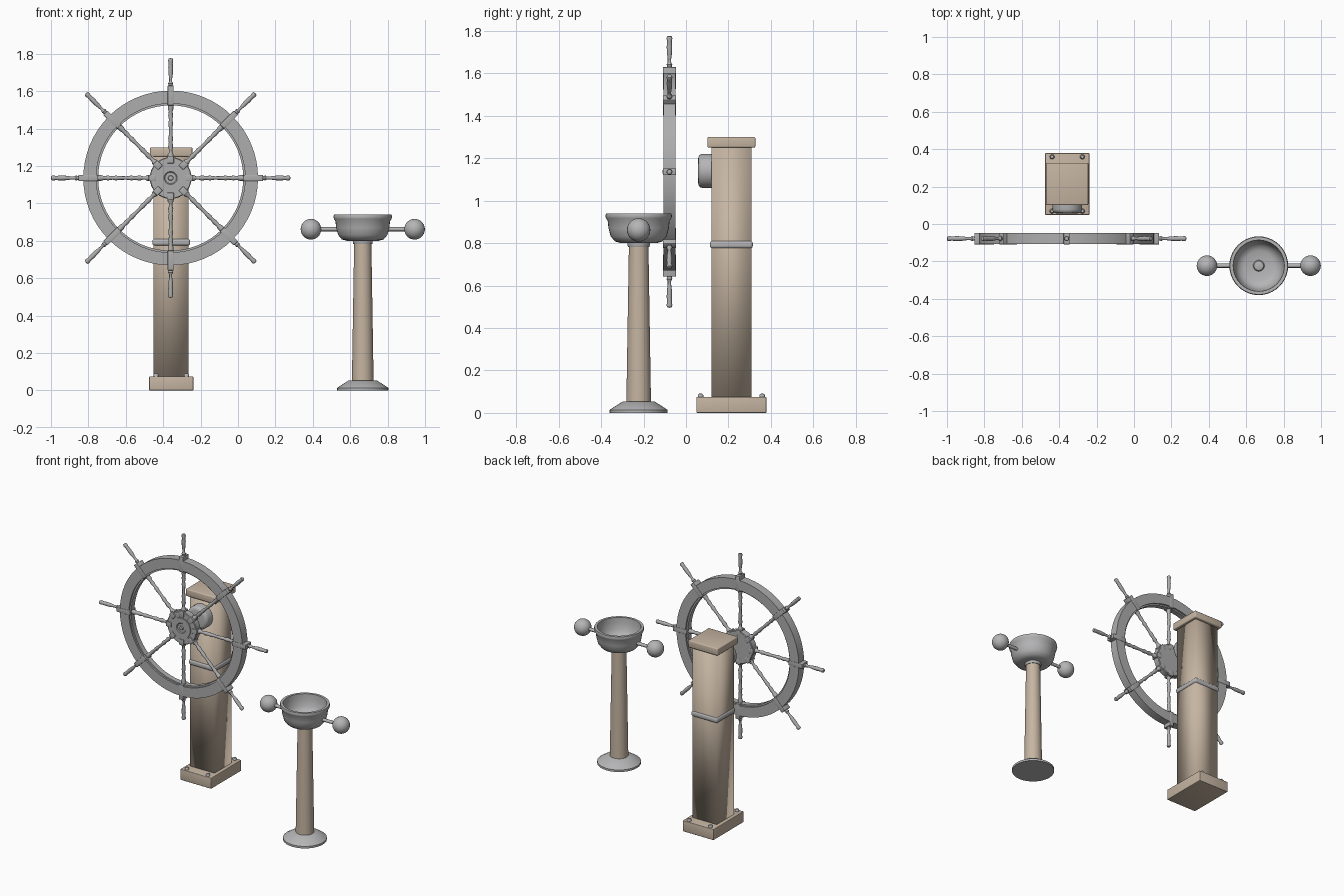
import bpy, bmesh, math
from mathutils import Matrix, Vector

cube = bpy.data.objects.get("Cube")
if cube:
    bpy.data.objects.remove(cube, do_unlink=True)


def material(name, rgb):
    m = bpy.data.materials.new(name)
    m.use_nodes = True
    m.diffuse_color = (*rgb, 1)
    m.node_tree.nodes["Principled BSDF"].inputs["Base Color"].default_value = (*rgb, 1)
    return m


TAN = material("pale_wood", (0.56, 0.46, 0.36))
GREY = material("grey_metal", (0.46, 0.46, 0.47))
WHEEL = material("wheel_grey", (0.42, 0.42, 0.42))


def finish(name, bm, mat, matrix=None, angle=40):
    """Turn a bmesh into a smooth object with edges sharper than angle kept."""
    if matrix:
        bm.transform(matrix)
    bmesh.ops.recalc_face_normals(bm, faces=bm.faces)
    mesh = bpy.data.meshes.new(name)
    bm.to_mesh(mesh)
    bm.free()
    mesh.materials.append(mat)
    for p in mesh.polygons:
        p.use_smooth = True
    mesh.set_sharp_from_angle(angle=math.radians(angle))
    ob = bpy.data.objects.new(name, mesh)
    bpy.context.collection.objects.link(ob)
    return ob


def lathe(name, profile, mat, matrix=None, steps=32, closed=False, angle=40):
    """Spin (radius, height) points around z."""
    bm = bmesh.new()
    verts = [bm.verts.new((r, 0, z)) for r, z in profile]
    edges = [bm.edges.new(pair) for pair in zip(verts, verts[1:])]
    if closed:
        edges.append(bm.edges.new((verts[-1], verts[0])))
    bmesh.ops.spin(bm, geom=verts + edges, cent=(0, 0, 0), axis=(0, 0, 1),
                   angle=math.tau, steps=steps, use_merge=True)
    bmesh.ops.remove_doubles(bm, verts=bm.verts, dist=0.0001)
    return finish(name, bm, mat, matrix, angle)


def box(name, size, centre, mat, matrix=None, bevel=0, angle=180):
    bm = bmesh.new()
    bmesh.ops.create_cube(bm, size=1)
    bm.transform(Matrix.Translation(centre) @ Matrix.Diagonal((*size, 1)))
    if bevel:
        bmesh.ops.bevel(bm, geom=bm.edges[:], offset=bevel, segments=3,
                        profile=0.5, affect='EDGES')
    return finish(name, bm, mat, matrix, angle)


def ball(name, radius, centre, mat):
    bm = bmesh.new()
    bmesh.ops.create_uvsphere(bm, u_segments=24, v_segments=16, radius=radius)
    return finish(name, bm, mat, Matrix.Translation(centre))


# Square column with base, cap and band
CX, CY = -0.357, 0.214
box("column", (0.187, 0.187, 1.19), (CX, CY, 0.665), TAN)
box("column_base", (0.236, 0.33, 0.075), (CX, CY, 0.0375), TAN, bevel=0.004)
box("column_cap", (0.226, 0.226, 0.05), (CX, CY, 1.275), TAN, bevel=0.007)
box("column_band", (0.202, 0.202, 0.036), (CX, CY, 0.793), GREY, bevel=0.012)
for sx in (-1, 1):
    for sy in (-1, 1):
        lathe("base_bolt", [(0, 0.07), (0.013, 0.07), (0.013, 0.084), (0.008, 0.09), (0, 0.091)],
              GREY, Matrix.Translation((CX + sx * 0.081, CY + sy * 0.145, 0)), 12)

# Rounded disc on the front of the column
FRONT = Matrix.Rotation(math.pi / 2, 4, 'X')    # local z points to -y
lathe("axle_disc", [(0, 0), (0.08, 0), (0.08, 0.044), (0.077, 0.055), (0.068, 0.063),
                    (0.056, 0.065), (0, 0.065)],
      GREY, Matrix.Translation((CX, 0.122, 1.14)) @ FRONT)

# Steering wheel: local z is the axle, pointing forward
HUB = Matrix.Translation((-0.36, -0.078, 1.136)) @ FRONT
lathe("wheel_rim", [(0.388, -0.018), (0.398, -0.018), (0.398, -0.029), (0.467, -0.029),
                    (0.467, 0.029), (0.398, 0.029), (0.398, 0.018), (0.388, 0.018)],
      WHEEL, HUB, 64, closed=True, angle=30)
lathe("wheel_hub", [(0, -0.026), (0.108, -0.026), (0.112, -0.022), (0.112, 0.018),
                    (0.108, 0.022), (0.07, 0.022), (0.07, 0.028), (0.035, 0.028),
                    (0.03, 0.023), (0.014, 0.023), (0.012, 0.031), (0, 0.033)],
      WHEEL, HUB, 32, angle=30)

SPOKE = [(0, 0.09), (0.016, 0.09), (0.016, 0.125), (0.009, 0.135), (0.009, 0.15),
         (0.014, 0.165), (0.010, 0.19), (0.013, 0.21), (0.009, 0.235), (0.010, 0.27),
         (0.013, 0.295), (0.009, 0.31), (0.013, 0.335), (0.010, 0.355), (0.015, 0.37),
         (0.015, 0.40), (0, 0.40)]
HANDLE = [(0, 0.485), (0.011, 0.485), (0.011, 0.50), (0.014, 0.505), (0.008, 0.515),
          (0.008, 0.53), (0.012, 0.56), (0.013, 0.59), (0.011, 0.615), (0.014, 0.628),
          (0.011, 0.638), (0, 0.641)]
for i in range(8):
    turn = HUB @ Matrix.Rotation(i * math.tau / 8, 4, 'Z') @ Matrix.Rotation(math.pi / 2, 4, 'Y')
    lathe("wheel_spoke", SPOKE, WHEEL, turn, 12)
    lathe("wheel_handle", HANDLE, WHEEL, turn, 12)
    box("rim_block", (0.062, 0.032, 0.105), (0, 0, 0.441), WHEEL, turn, bevel=0.003, angle=30)
    box("hub_claw", (0.054, 0.034, 0.04), (0, 0, 0.098), WHEEL, turn, bevel=0.003, angle=30)

# Compass stand: foot, tapered post, bowl
STAND = Vector((0.667, -0.223, 0))
PLACE = Matrix.Translation(STAND)
lathe("stand_foot", [(0, 0), (0.137, 0), (0.137, 0.014), (0.125, 0.022), (0.075, 0.054),
                     (0, 0.056)], GREY, PLACE)
lathe("stand_post", [(0, 0.05), (0.058, 0.05), (0.046, 0.79), (0, 0.79)], TAN, PLACE)
lathe("stand_collar", [(0, 0.782), (0.05, 0.782), (0.053, 0.79), (0.053, 0.805), (0, 0.805)],
      GREY, PLACE)
lathe("compass_bowl", [(0, 0.80), (0.085, 0.80), (0.112, 0.808), (0.132, 0.832), (0.142, 0.87),
                       (0.146, 0.905), (0.154, 0.917), (0.157, 0.928), (0.154, 0.94),
                       (0.137, 0.94), (0.135, 0.905), (0.125, 0.86), (0.108, 0.832),
                       (0.08, 0.82), (0.03, 0.818), (0.025, 0.826), (0, 0.832)],
      GREY, PLACE, 40)

# Compensating balls on side arms
for side, name in ((-1, "right"), (1, "left")):
    ball(name + "_ball", 0.055, STAND + Vector((side * 0.277, 0, 0.862)), GREY)
    arm = Matrix.Translation((0, 0, 0.862)) @ Matrix.Rotation(side * math.pi / 2, 4, 'Y')
    lathe(name + "_arm", [(0, 0.13), (0.011, 0.13), (0.011, 0.24), (0, 0.24)], GREY, PLACE @ arm, 12)
